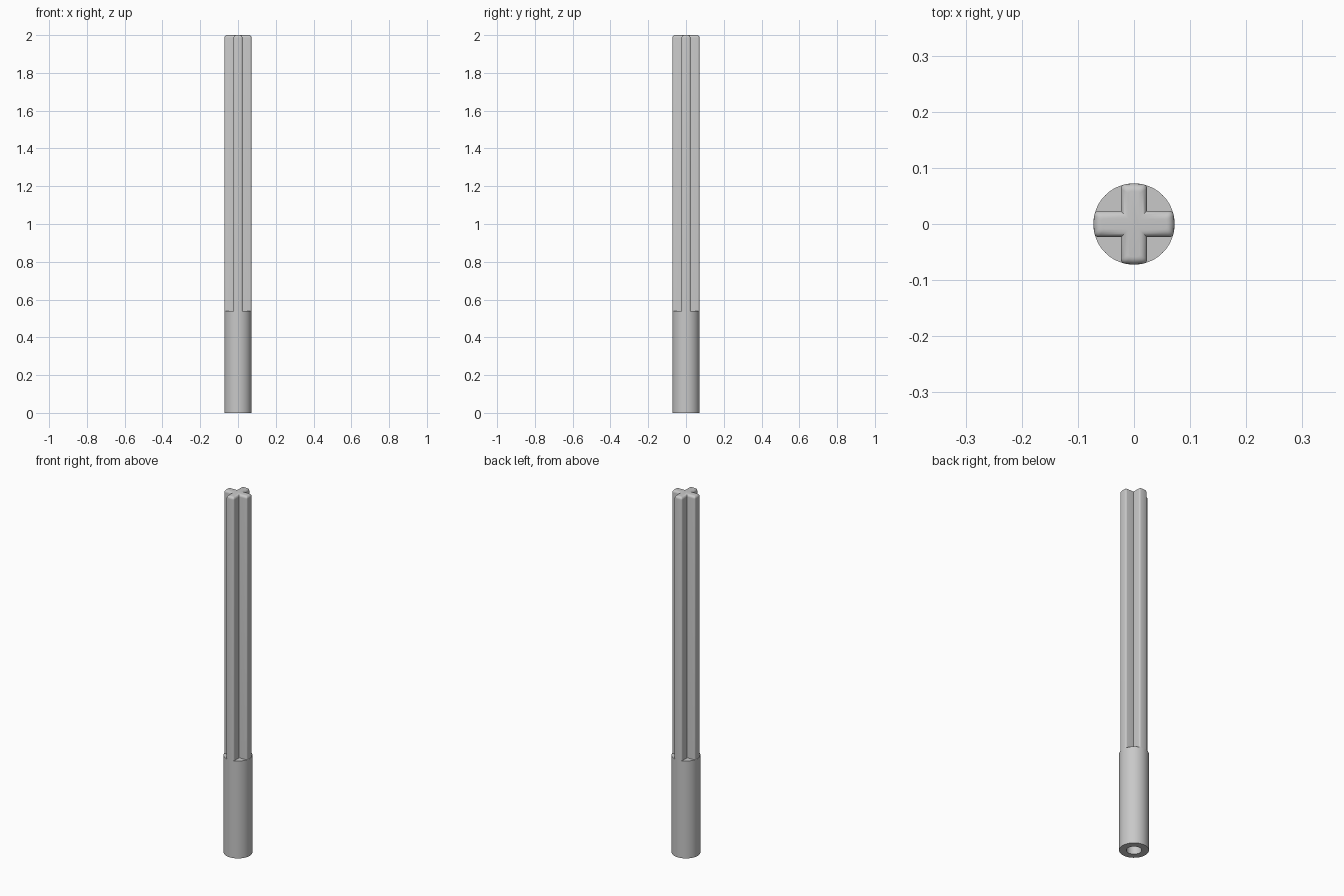
import bpy
import bmesh
import math

if "Cube" in bpy.data.objects:
    bpy.data.objects.remove(bpy.data.objects["Cube"], do_unlink=True)

RADIUS, ARM, HOLE = 0.0725, 0.0235, 0.037
COLLAR, TOP, HOLE_DEPTH = 0.54, 2.0, 0.48
ROUND, CORNER = 0.014, 0.008

gray = bpy.data.materials.new("light gray")
gray.use_nodes = True
color = (0.58, 0.58, 0.58, 1)
gray.diffuse_color = color
gray.node_tree.nodes["Principled BSDF"].inputs["Base Color"].default_value = color


def circle(r, n=48):
    return [(r * math.cos(2 * math.pi * i / n), r * math.sin(2 * math.pi * i / n))
            for i in range(n)]


def cross(inset):
    """Cross outline with rounded arm tips, shrunk evenly by an inset."""
    a, r = ARM - inset, RADIUS - inset
    c = max(CORNER - inset * 0.3, 0.002)
    edge = a - c
    arm = [(a, -a)]
    # lower corner, bowed tip, upper corner
    tip = math.sqrt(r * r - edge * edge)
    lower = [(tip - c + c * math.sin(t), -edge - c * math.cos(t))
             for t in (math.pi / 2 * i / 4 for i in range(5))]
    arm += lower + [(r, 0)] + [(x, -y) for x, y in reversed(lower)]
    outline = []
    for k in range(4):
        co, si = round(math.cos(k * math.pi / 2)), round(math.sin(k * math.pi / 2))
        outline += [(x * co - y * si, x * si + y * co) for x, y in arm]
    return outline


def loft(name, layers):
    """Skin a stack of (outline, height) layers and cap both ends."""
    bm = bmesh.new()
    rings = [[bm.verts.new((x, y, z)) for x, y in pts] for pts, z in layers]
    for low, high in zip(rings, rings[1:]):
        n = len(low)
        for i in range(n):
            j = (i + 1) % n
            bm.faces.new((low[i], low[j], high[j], high[i]))
    bm.faces.new(rings[0][::-1])
    bm.faces.new(rings[-1])
    bmesh.ops.recalc_face_normals(bm, faces=bm.faces)
    mesh = bpy.data.meshes.new(name)
    bm.to_mesh(mesh)
    bm.free()
    mesh.materials.append(gray)
    obj = bpy.data.objects.new(name, mesh)
    bpy.context.collection.objects.link(obj)
    bpy.ops.object.select_all(action="DESELECT")
    obj.select_set(True)
    bpy.context.view_layer.objects.active = obj
    bpy.ops.object.shade_smooth_by_angle(angle=math.radians(35))
    return obj


# Round collar with a blind hole in its underside
loft("round_collar", [(circle(HOLE), HOLE_DEPTH), (circle(HOLE), 0),
                      (circle(RADIUS), 0), (circle(RADIUS), COLLAR)])

# Cross-shaped shaft with a rounded top
layers = [(cross(0), COLLAR)]
for i in range(7):
    t = math.pi / 2 * i / 6
    layers.append((cross(ROUND * (1 - math.cos(t))), TOP - ROUND + ROUND * math.sin(t)))
loft("cross_shaft", layers)
